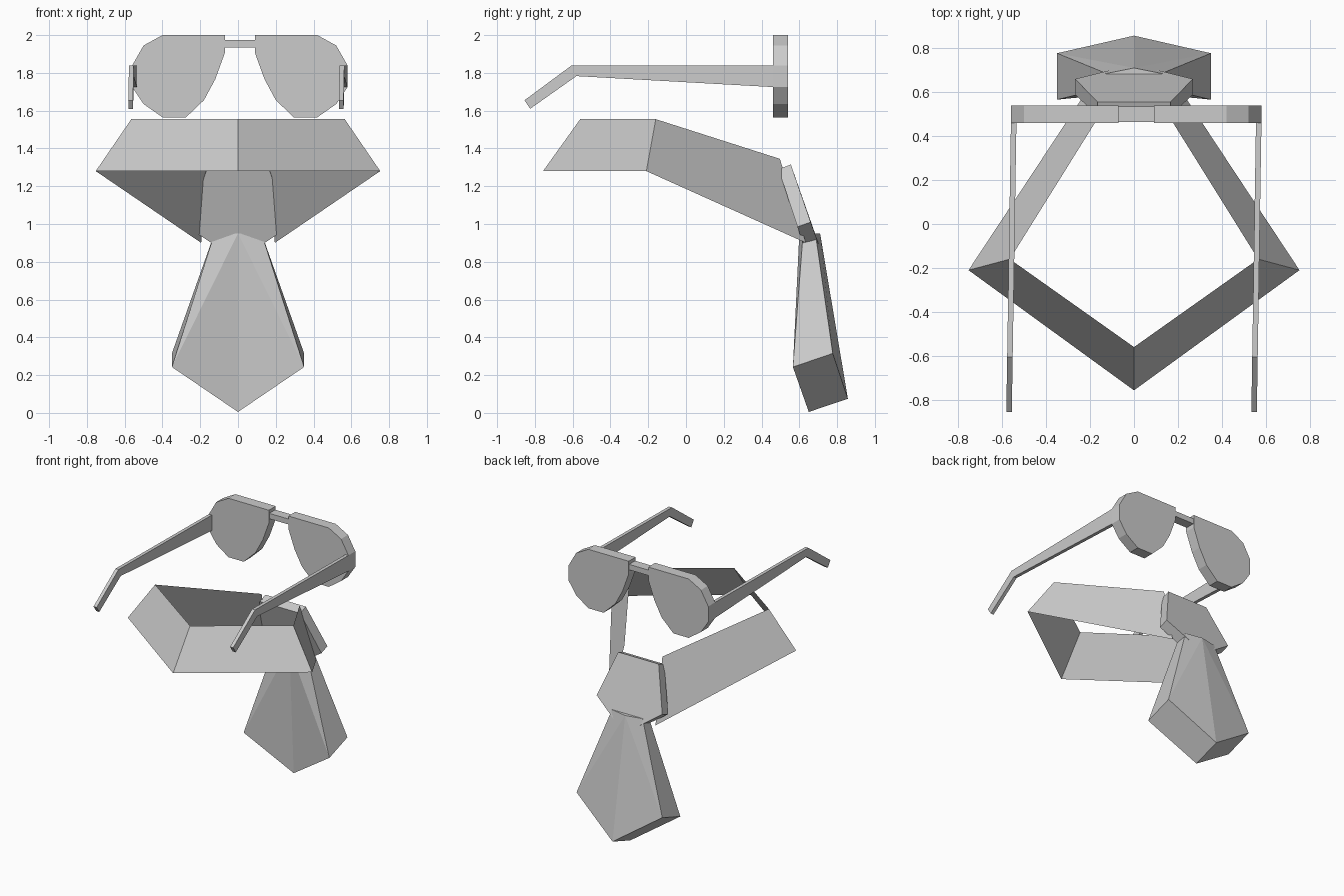
import bpy
from mathutils import Vector

cube = bpy.data.objects.get("Cube")
if cube:
    bpy.data.objects.remove(cube, do_unlink=True)

grey = bpy.data.materials.new("plain grey")
grey.use_nodes = True
GREY = (0.6, 0.6, 0.6, 1)
grey.diffuse_color = GREY
grey.node_tree.nodes["Principled BSDF"].inputs["Base Color"].default_value = GREY


def build(name, verts, faces):
    mesh = bpy.data.meshes.new(name)
    mesh.from_pydata([tuple(v) for v in verts], [], faces)
    mesh.materials.append(grey)
    obj = bpy.data.objects.new(name, mesh)
    bpy.context.collection.objects.link(obj)
    return obj


def loft(name, ring_a, ring_b, hub_a=None, hub_b=None):
    """Join two matching rings; cap each flat, or as quads round a hub pair."""
    n = len(ring_a)
    faces = [(i, n + i, n + (i + 1) % n, (i + 1) % n) for i in range(n)]
    faces += [tuple(range(n)), tuple(range(2 * n - 1, n - 1, -1))]
    obj = build(name, list(ring_a) + list(ring_b), faces)
    import bmesh
    bm = bmesh.new()
    bm.from_mesh(obj.data)
    bmesh.ops.recalc_face_normals(bm, faces=bm.faces)
    bm.to_mesh(obj.data)
    bm.free()
    return obj


def mirrored(half):
    """Complete a right-hand outline, given from top to bottom, across x = 0."""
    return half + [(-x, y, z) for x, y, z in reversed(half) if x > 0]


# Sunglasses: slightly off the centre line
MID = 0.01
lens = [(0.08, 2.0), (0.41, 2.0), (0.51, 1.945), (0.57, 1.84), (0.57, 1.725),
        (0.51, 1.635), (0.41, 1.565), (0.285, 1.565), (0.19, 1.656),
        (0.13, 1.767), (0.08, 1.905)]
temple = [(0.46, 1.84), (-0.605, 1.84), (-0.855, 1.655),
          (-0.825, 1.61), (-0.58, 1.783), (0.46, 1.725)]
for side, s in (("left", 1), ("right", -1)):
    loft(side + "_lens", *[[(MID + s * x, y, z) for x, z in lens] for y in (0.46, 0.54)])
    # Both temples lean a little to the right towards their tips
    loft(side + "_temple", *[[(MID + s * x + 0.016 * (y - 0.46), y, z) for y, z in temple]
                             for x in (0.545, 0.57)])
bridge = [(0.465, 1.935), (0.535, 1.935), (0.535, 1.975), (0.465, 1.975)]
loft("bridge", *[[(MID + x, y, z) for y, z in bridge] for x in (-0.08, 0.08)])

# Collar: an open folded sheet, pointed at the front
upper = [(0.155, 0.497, 1.345), (0.565, -0.16, 1.555), (0, -0.56, 1.555)]
lower = [(0.195, 0.635, 0.90), (0.753, -0.21, 1.28), (0, -0.757, 1.28)]
rims = mirrored(upper) + mirrored(lower)
build("collar", rims, [(i, i + 5, i + 6, i + 1)[::-1] for i in range(4)])

# Knot: a tilted pentagon block
knot_back = mirrored([(0.165, 0.555, 1.315), (0.268, 0.66, 1.01), (0, 0.727, 0.825)])
knot_front = mirrored([(0.165, 0.49, 1.29), (0.268, 0.59, 0.985), (0, 0.65, 0.805)])
loft("tie_knot", knot_front, knot_back)

# Tie blade: two halves meeting at a centre crease
front = [(0, 0.60, 0.95), (0.125, 0.62, 0.95), (0.35, 0.566, 0.243), (0, 0.65, 0.005)]
back = [(0, 0.71, 0.95), (0.125, 0.685, 0.95), (0.35, 0.777, 0.315), (0, 0.857, 0.075)]
verts, faces = [], []
for s in (1, -1):
    k = len(verts)
    verts += [Vector((s * x, y, z)) for x, y, z in front + back]
    quads = [(0, 3, 2), (0, 2, 1), (4, 5, 6), (4, 6, 7),
             (0, 1, 5, 4), (1, 2, 6, 5), (2, 3, 7, 6)]
    faces += [tuple(k + i for i in (q if s > 0 else q[::-1])) for q in quads]
build("tie_blade", verts, faces)
